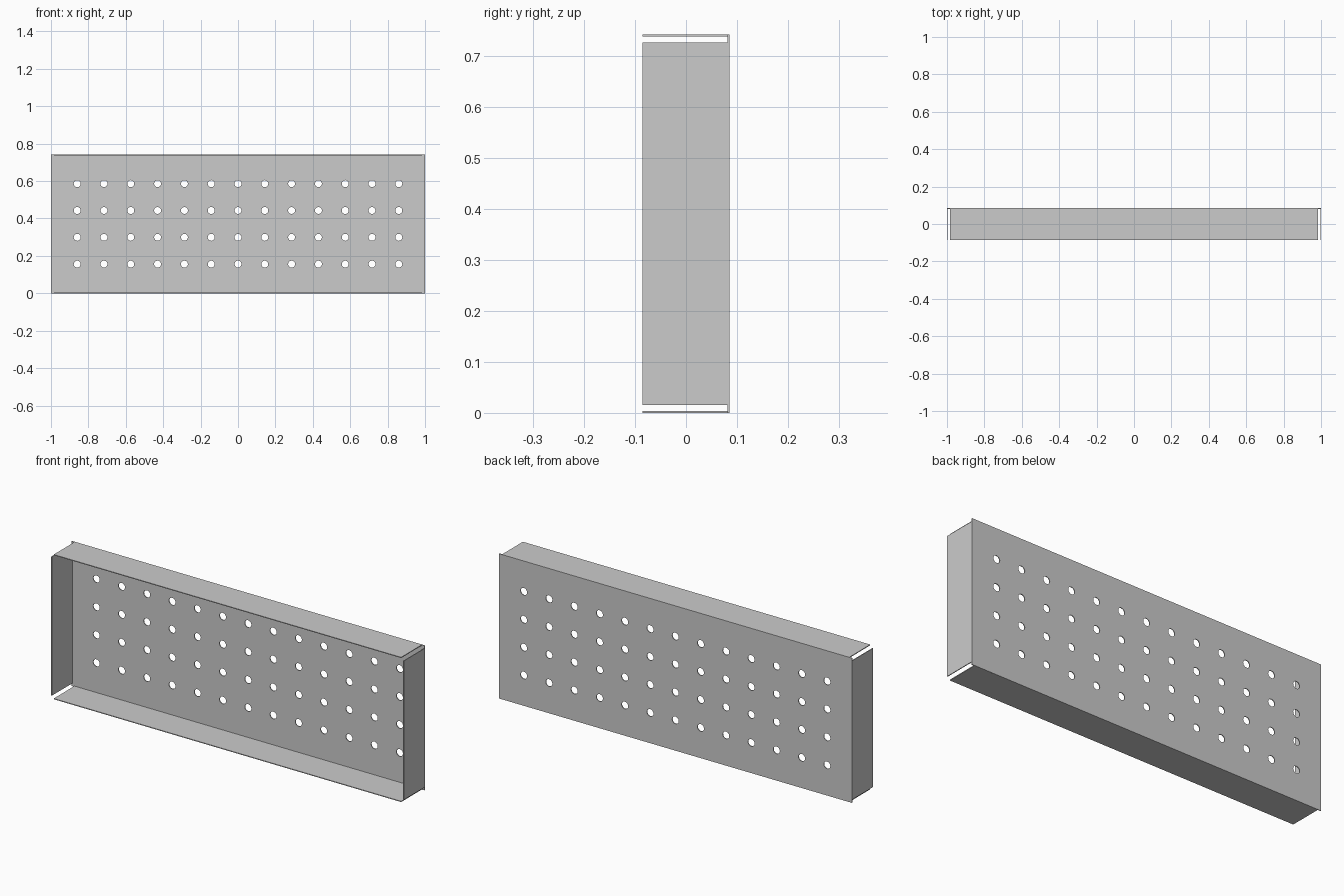
import bpy, bmesh, math
from mathutils import Matrix, Vector

if "Cube" in bpy.data.objects:
    bpy.data.objects.remove(bpy.data.objects["Cube"])

W, H, D = 2.0, 0.742, 0.171      # overall size
T, GAP = 0.004, 0.0152           # sheet thickness, corner relief
PITCH, R = 0.1433, 0.0185        # hole spacing and radius
COLS, ROWS = 13, 4


def box(name, lo, hi):
    lo, hi = Vector(lo), Vector(hi)
    size, mid = hi - lo, (lo + hi) / 2
    bm = bmesh.new()
    bmesh.ops.create_cube(bm, size=1, matrix=Matrix.Translation(mid) @ Matrix.Diagonal((*size, 1)))
    me = bpy.data.meshes.new(name)
    bm.to_mesh(me)
    bm.free()
    ob = bpy.data.objects.new(name, me)
    bpy.context.collection.objects.link(ob)
    return ob


yb, yf = D / 2, -D / 2

# Perforated back sheet
panel = box("back_panel", (-W / 2, yb - T, 0), (W / 2, yb, H))

# Hole cutters, one mesh
bm = bmesh.new()
for i in range(COLS):
    for j in range(ROWS):
        x = (i - (COLS - 1) / 2) * PITCH
        z = H / 2 + (j - (ROWS - 1) / 2) * PITCH
        m = Matrix.Translation((x, yb - T / 2, z)) @ Matrix.Rotation(math.pi / 2, 4, 'X')
        bmesh.ops.create_cone(bm, cap_ends=True, segments=24, radius1=R, radius2=R, depth=0.05, matrix=m)
me = bpy.data.meshes.new("hole_cutter")
bm.to_mesh(me)
bm.free()
cutter = bpy.data.objects.new("hole_cutter", me)
bpy.context.collection.objects.link(cutter)
cutter.hide_render = True

mod = panel.modifiers.new("holes", 'BOOLEAN')
mod.operation, mod.solver, mod.object = 'DIFFERENCE', 'EXACT', cutter
bpy.context.view_layer.objects.active = panel
panel.select_set(True)
bpy.ops.object.modifier_apply(modifier=mod.name)
bpy.data.objects.remove(cutter)
bpy.ops.object.shade_smooth_by_angle(angle=math.radians(30))

# Folded flanges, open at the corners
for name, z in (("bottom_flange", 0), ("top_flange", H - T)):
    box(name, (-W / 2 + GAP, yf, z), (W / 2 - GAP, yb - T, z + T))
for name, x in (("left_flange", -W / 2), ("right_flange", W / 2 - T)):
    box(name, (x, yf, GAP), (x + T, yb - T, H - GAP))
